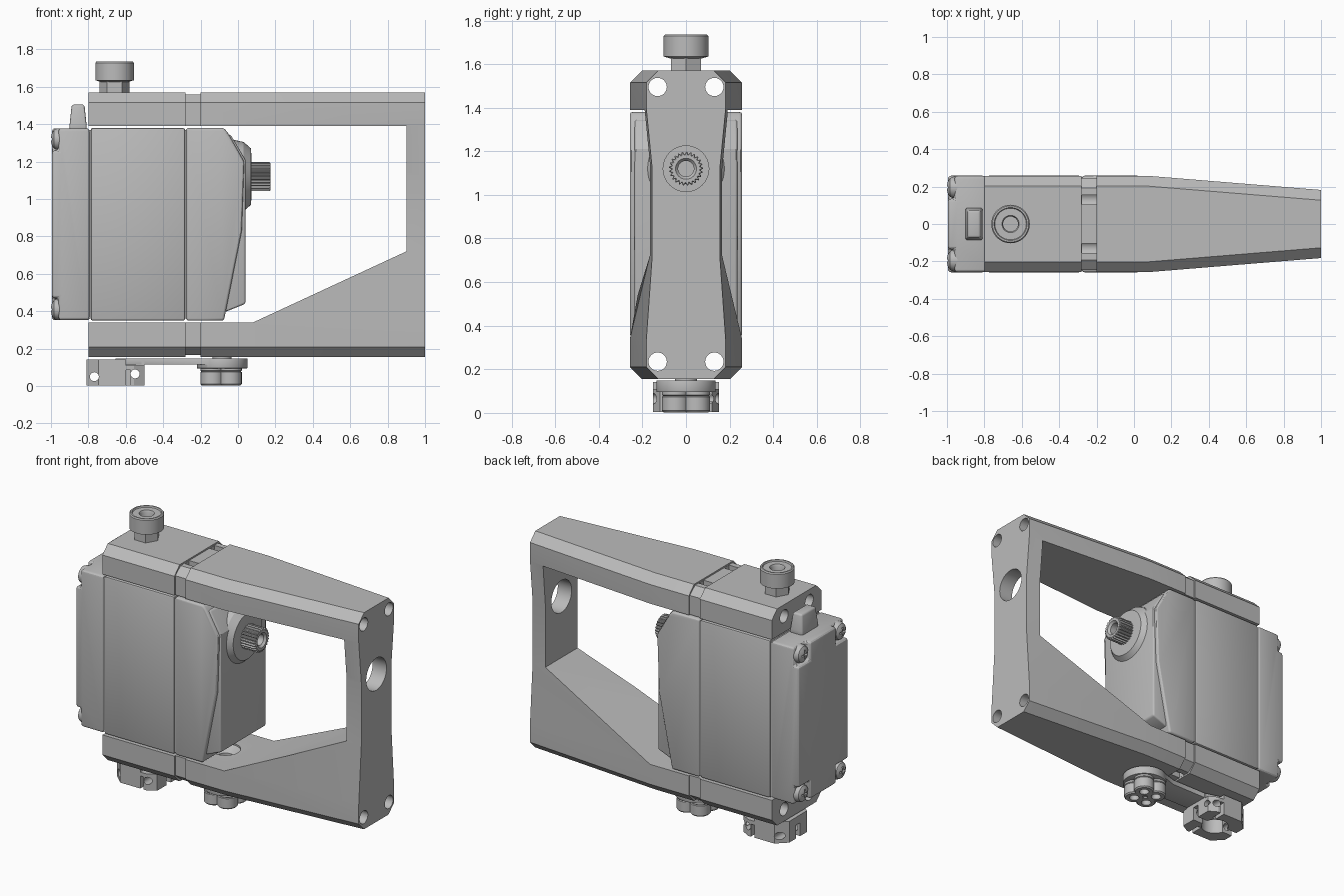
import bpy, bmesh, math
from mathutils import Vector

if "Cube" in bpy.data.objects:
    bpy.data.objects.remove(bpy.data.objects["Cube"], do_unlink=True)

grey = bpy.data.materials.new("mid_grey")
grey.use_nodes = True
grey.diffuse_color = (0.5, 0.5, 0.5, 1)
grey.node_tree.nodes["Principled BSDF"].inputs["Base Color"].default_value = (0.5, 0.5, 0.5, 1)


def place(axis, u, v, h):
    """Profile coordinates u, v and distance h along the axis."""
    return Vector({"X": (h, u, v), "Y": (u, h, v), "Z": (u, v, h)}[axis])


def loft(name, rings):
    """Skin a list of equal rings and cap both ends."""
    bm = bmesh.new()
    loops = [[bm.verts.new(p) for p in ring] for ring in rings]
    n = len(loops[0])
    for a, b in zip(loops, loops[1:]):
        for i in range(n):
            j = (i + 1) % n
            bm.faces.new((a[i], a[j], b[j], b[i]))
    bm.faces.new(loops[0])
    bm.faces.new(loops[-1])
    bmesh.ops.recalc_face_normals(bm, faces=bm.faces)
    mesh = bpy.data.meshes.new(name)
    bm.to_mesh(mesh)
    bm.free()
    mesh.materials.append(grey)
    obj = bpy.data.objects.new(name, mesh)
    bpy.context.collection.objects.link(obj)
    return obj


def prism(name, pts, axis, lo, hi):
    return loft(name, [[place(axis, u, v, h) for u, v in pts] for h in (lo, hi)])


def box(name, x, y, z):
    return prism(name, [(x[0], y[0]), (x[1], y[0]), (x[1], y[1]), (x[0], y[1])], "Z", *z)


def lathe(name, profile, axis, centre, sides=40):
    """Turn (radius, height) points about an axis through centre."""
    c, turn = Vector(centre), [math.tau * i / sides for i in range(sides)]
    return loft(name, [[c + place(axis, r * math.cos(t), r * math.sin(t), h) for t in turn]
                       for r, h in profile])


def rod(name, axis, centre, r, lo, hi, sides=32):
    return lathe(name, [(r, lo), (r, hi)], axis, centre, sides)


def apply(obj, mod):
    bpy.ops.object.select_all(action="DESELECT")
    bpy.context.view_layer.objects.active = obj
    obj.select_set(True)
    bpy.ops.object.modifier_apply(modifier=mod.name)


def combine(obj, *tools, operation="DIFFERENCE"):
    for tool in tools:
        mod = obj.modifiers.new("bool", "BOOLEAN")
        mod.operation, mod.solver, mod.object = operation, "EXACT", tool
        apply(obj, mod)
        bpy.data.objects.remove(tool, do_unlink=True)
    return obj


def bevel(obj, width, segments=3):
    mod = obj.modifiers.new("bevel", "BEVEL")
    mod.width, mod.segments, mod.limit_method = width, segments, "ANGLE"
    mod.angle_limit = math.radians(35)
    apply(obj, mod)
    return obj


# Frame: tapered block with a narrow waist and a shallow strap groove
def frame_ring(x, w, m, inset=0.0):
    half = [(w - 0.055, 0.155 + inset), (w, 0.21), (w, 0.335), (m, 0.72), (m, 1.12),
            (w, 1.395), (w, 1.515), (w - 0.055, 1.57 - inset)]
    return [Vector((x, y, z)) for y, z in half] + [Vector((x, -y, z)) for y, z in reversed(half)]


W, G = 0.257, 0.247
frame = loft("frame", [frame_ring(-0.8, W, W), frame_ring(-0.28, W, W),
                       frame_ring(-0.28, G, G, 0.01), frame_ring(-0.2, G, G, 0.01),
                       frame_ring(-0.2, W, W), frame_ring(0.08, W, W),
                       frame_ring(1, 0.182, 0.155)])
window = prism("window", [(-0.9, 0.34), (0.08, 0.34), (0.9, 0.72), (0.9, 1.39), (-0.9, 1.39)],
               "Y", -0.4, 0.4)
combine(frame, window, rod("end_hole", "X", (0, 0, 1.12), 0.105, 0.8, 1.1))
for y in (-0.13, 0.13):
    for z in (0.235, 1.495):
        combine(frame, rod("long_hole", "X", (0, y, z), 0.042, -0.9, 1.1))
    for z in ((0.1, 0.24), (1.49, 1.6)):
        combine(frame, box("strap_slot", (-0.279, -0.201), (y - 0.025, y + 0.025), z))
combine(frame, lathe("seat_hole", [(0.05, 0.2), (0.05, 0.29), (0.09, 0.33), (0.09, 0.36)],
                     "Z", (-0.09, 0, 0)))

# Motor housing in three shells with fine seams
S = 0.258
middle_shell = bevel(box("middle_shell", (-0.788, -0.282), (-S, S), (0.35, 1.38)), 0.012, 2)
core = box("housing_core", (-0.85, -0.2), (-0.25, 0.25), (0.36, 1.37))
side = [(-0.278, 0.35), (-0.075, 0.35), (0.02, 0.83), (0.033, 1.2), (-0.055, 1.355),
        (-0.075, 1.38), (-0.278, 1.38)]
front_shell = bevel(prism("front_shell", side, "Y", -S, S), 0.014)
gear = [(-0.2, 0.4), (-0.06, 0.4), (0.04, 0.44), (0.04, 1.21), (-0.04, 1.345), (-0.2, 1.345)]
gear_cover = bevel(prism("gear_cover", gear, "Y", -0.236, 0.236), 0.012)
cap = box("rear_cap", (-0.995, -0.792), (-S, S), (0.352, 1.378))
for sy in (-1, 1):
    for z in ((0.3, 0.47), (1.26, 1.4)):
        combine(cap, box("corner", (-1.1, -0.96), sorted((sy * 0.135, sy * 0.3)), z))
bevel(cap, 0.018)

# Cap screws with cross recesses
for sy in (-1, 1):
    for z in (0.41, 1.32):
        screw = lathe("cap_screw", [(0.058, 0.02), (0.058, -0.005), (0.05, -0.024),
                                    (0.033, -0.035), (0.012, -0.04)],
                      "X", (-0.96, sy * 0.195, z), 28)
        y = sy * 0.195
        combine(screw, box("slot", (-1.1, -0.98), (y - 0.03, y + 0.03), (z - 0.006, z + 0.006)),
                box("slot", (-1.1, -0.98), (y - 0.006, y + 0.006), (z - 0.03, z + 0.03)))

# Cable plug on the rear cap
plug = loft("cable_plug", [[Vector((-0.855 + sx * hx, sy * hy, z))
                            for sx, sy in ((-1, -1), (1, -1), (1, 1), (-1, 1))]
                           for z, hx, hy in ((1.37, 0.047, 0.087), (1.4, 0.045, 0.085),
                                             (1.505, 0.034, 0.073))])
bevel(plug, 0.012)

# Output collar and toothed shaft
lathe("shaft_collar", [(0.2, -0.04), (0.185, 0.03), (0.15, 0.07), (0.095, 0.072)],
      "X", (0, 0, 1.12), 48)


def teeth(r, h, depth=0.009):
    ring = []
    for i in range(25 * 4):
        t = math.tau * i / 100
        q = r - (depth if i % 4 > 1 else 0)
        ring.append(place("X", q * math.cos(t), 1.12 + q * math.sin(t), h))
    return ring


loft("output_shaft", [teeth(0.078, 0.05), teeth(0.078, 0.168), teeth(0.072, 0.174),
                      teeth(0.048, 0.174, 0), teeth(0.036, 0.16, 0), teeth(0.036, 0.09, 0)])

# Top bolt: hex neck and round head with a socket
rod("bolt_neck", "Z", (-0.66, 0, 0), 0.08, 1.55, 1.64, 6)
lathe("bolt_head", [(0.07, 1.625), (0.103, 1.635), (0.103, 1.728), (0.097, 1.735),
                    (0.088, 1.735), (0.084, 1.727), (0.046, 1.727), (0.04, 1.715),
                    (0.04, 1.65)], "Z", (-0.66, 0, 0), 48)

# Lower link arm: two round ends joined by a waisted bar
A, B = -0.085, -0.655
arm = rod("link_arm", "Z", (A, 0, 0), 0.135, 0.095, 0.148, 48)
waist = [(B, -0.13), (-0.5, -0.085), (-0.25, -0.085), (A, -0.134)]
combine(arm, prism("waist", waist + [(x, -y) for x, y in reversed(waist)], "Z", 0.115, 0.148),
        operation="UNION")
bevel(arm, 0.006, 2)
rod("link_pivot", "Z", (A, 0, 0), 0.05, 0.1, 0.25)

# Clover-shaped foot with four sockets
for i in range(4):
    t = math.tau * (i + 0.5) / 4
    centre = (A - 0.005 + 0.068 * math.cos(t), 0.068 * math.sin(t), 0)
    lathe("foot_lobe", [(0.062, 0.11), (0.062, 0.082), (0.057, 0.078), (0.062, 0.074),
                        (0.062, 0.01), (0.054, 0.002), (0.03, 0.002), (0.027, 0.05)],
          "Z", centre, 28)
rod("foot_core", "Z", (A - 0.005, 0, 0), 0.04, 0.01, 0.1)

# Split clamp on the other end of the arm
outline = [(-0.155, -0.09), (-0.09, -0.152), (0.1, -0.152), (0.155, -0.12)]
outline += [(x, -y) for x, y in reversed(outline)]
clamp = prism("split_clamp", [(B + x, y) for x, y in outline], "Z", 0.003, 0.142)
combine(clamp, rod("bore", "Z", (B, 0, 0), 0.085, -0.1, 0.11, 16),
        box("split_x", (-0.9, -0.4), (-0.022, 0.022), (-0.1, 0.09)))
for sy in (-1, 1):
    combine(clamp, box("gap", (-0.6, -0.575), sorted((sy * 0.07, sy * 0.2)), (-0.1, 0.085)),
            box("step", (-0.6, -0.4), sorted((sy * 0.09, sy * 0.2)), (0.11, 0.2)))
combine(clamp, rod("cross_hole", "Y", (-0.768, 0, 0.05), 0.024, -0.3, 0.3, 20),
        rod("cross_hole", "Y", (-0.55, 0, 0.065), 0.024, -0.3, 0.3, 20),
        rod("side_hole", "X", (0, 0.105, 0.065), 0.022, -0.53, -0.4, 20))

# Smooth the rounded parts and keep the hard edges
for obj in bpy.context.collection.objects:
    if obj.type == "MESH":
        bpy.ops.object.select_all(action="DESELECT")
        bpy.context.view_layer.objects.active = obj
        obj.select_set(True)
        bpy.ops.object.shade_smooth_by_angle(angle=math.radians(28))
